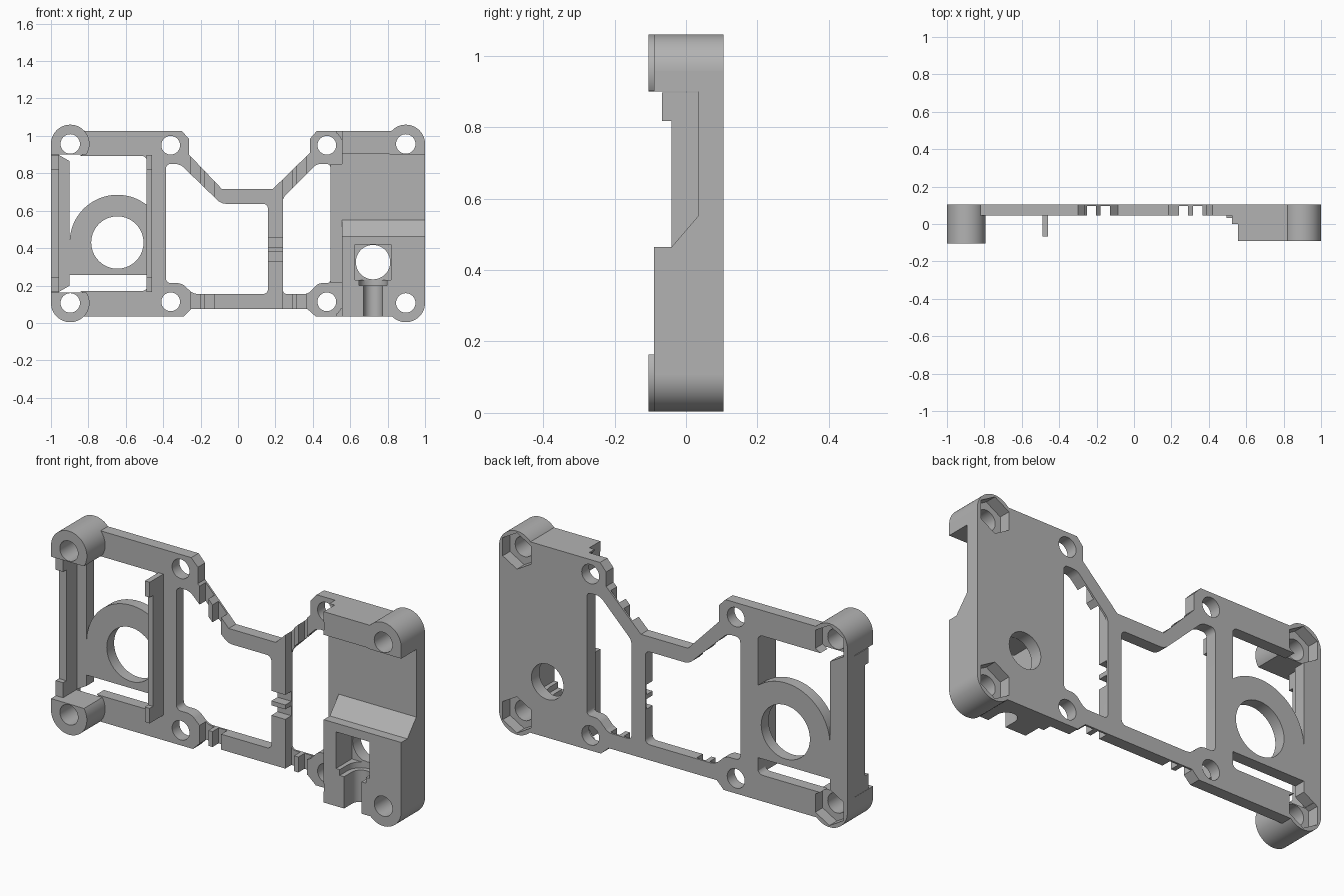
import bpy, bmesh, math
from mathutils import Vector

if "Cube" in bpy.data.objects:
    bpy.data.objects.remove(bpy.data.objects["Cube"])

grey = bpy.data.materials.new("plain_grey")
grey.use_nodes = True
COLOUR = (0.45, 0.45, 0.45, 1)
grey.diffuse_color = COLOUR
grey.node_tree.nodes["Principled BSDF"].inputs["Base Color"].default_value = COLOUR

BACK, FRONT = 0.105, 0.045          # faces of the thin plate
LOW, HIGH = 0.107, 0.957            # heights of the corner screws


def prism(name, pts, a, b, axis="y", bevel=0):
    """Extrude a 2D outline from a to b along one axis."""
    place = {"y": lambda p, t: (p[0], t, p[1]),
             "x": lambda p, t: (t, p[0], p[1]),
             "z": lambda p, t: (p[0], p[1], t)}[axis]
    bm = bmesh.new()
    face = bm.faces.new([bm.verts.new(place(p, a)) for p in pts])
    grown = bmesh.ops.extrude_face_region(bm, geom=[face])
    shift = Vector(place((0, 0), b - a))
    bmesh.ops.translate(bm, vec=shift, verts=[g for g in grown["geom"] if isinstance(g, bmesh.types.BMVert)])
    if bevel:
        along = [e for e in bm.edges
                 if abs((e.verts[0].co - e.verts[1].co).normalized().dot(shift.normalized())) > 0.99]
        bmesh.ops.bevel(bm, geom=along, offset=bevel, segments=5, profile=0.5, affect="EDGES")
    bmesh.ops.recalc_face_normals(bm, faces=bm.faces[:])
    mesh = bpy.data.meshes.new(name)
    bm.to_mesh(mesh)
    bm.free()
    mesh.materials.append(grey)
    obj = bpy.data.objects.new(name, mesh)
    bpy.context.collection.objects.link(obj)
    return obj


def box(name, x0, x1, y0, y1, z0, z1):
    return prism(name, [(x0, z0), (x1, z0), (x1, z1), (x0, z1)], y0, y1)


def arc(cx, cz, r, start=0, end=360, n=40):
    last = n if end - start == 360 else n - 1
    angles = [math.radians(start + (end - start) * i / last) for i in range(n)]
    return [(cx + r * math.cos(t), cz + r * math.sin(t)) for t in angles]


def carve(obj, cutters, operation="DIFFERENCE"):
    bpy.context.view_layer.objects.active = obj
    for c in cutters:
        m = obj.modifiers.new("carve", "BOOLEAN")
        m.operation, m.object, m.solver = operation, c, "EXACT"
        bpy.ops.object.modifier_apply(modifier=m.name)


# thin frame plate
plate = prism("frame_plate", [
    (-1, LOW), (-0.9, 0.035), (-0.29, 0.035), (-0.25, 0.075), (0.37, 0.075), (0.415, 0.035),
    (0.56, 0.035), (0.56, 1.025), (0.42, 1.025), (0.385, 0.985), (0.385, 0.91), (0.185, 0.715),
    (-0.085, 0.715), (-0.262, 0.9), (-0.262, 0.985), (-0.3, 1.025), (-0.9, 1.025), (-1, HIGH)],
    FRONT, BACK)

# openings through the plate
openings = [
    prism("cut_left", [(-0.9, 0.17), (-0.485, 0.17), (-0.485, 0.893), (-0.9, 0.893)], 0, 0.2, bevel=0.03),
    prism("cut_middle", [(-0.385, 0.213), (-0.3, 0.213), (-0.24, 0.155), (0.16, 0.155), (0.16, 0.637),
                         (-0.09, 0.637), (-0.31, 0.85), (-0.385, 0.85)], 0, 0.2, bevel=0.025),
    prism("cut_narrow", [(0.24, 0.155), (0.375, 0.155), (0.43, 0.213), (0.495, 0.213),
                         (0.495, 0.85), (0.42, 0.85), (0.24, 0.67)], 0, 0.2, bevel=0.02)]

# paired cable slots in the frame bars
for x in (-0.252, -0.178, 0.24, 0.315):
    openings.append(box("cut_slot", x, x + 0.05, 0, 0.095, 0, 0.93))
for z in (0.33, 0.405):
    openings.append(box("cut_slot", 0.1, 0.3, 0, 0.095, z, z + 0.052))
carve(plate, openings)

# ring mount with the filled base below it
ring = prism("ring_mount", arc(-0.645, 0.43, 0.255, 51, 180)
             + [(-0.9, 0.255), (-0.485, 0.255)], FRONT, BACK)
ring_hole = prism("cut_ring", arc(-0.645, 0.43, 0.14), -0.2, 0.2)
carve(ring, [ring_hole])

# side rail and inner rail, each with raised ends
for name, x0, x1 in (("side_rail", -1, -0.957), ("inner_rail", -0.488, -0.46)):
    prism(name, [(BACK, 0.165), (-0.067, 0.165), (-0.067, 0.243), (-0.04, 0.243), (-0.04, 0.818),
                 (-0.067, 0.818), (-0.067, 0.897), (BACK, 0.897)], x0, x1, "x")

# deep block with sloped shoulder and recessed panel
block = prism("deep_block", [
    (BACK, 0.035), (-0.09, 0.035), (-0.09, 0.465), (-0.04, 0.465), (0.033, 0.55),
    (0.033, 0.905), (-0.09, 0.905), (-0.09, 1.025), (BACK, 1.025)], 0.555, 1, "x")
outline = prism("cut_outline", [(0.5, 0), (0.9, 0.035), (1, LOW), (1, HIGH), (0.9, 1.025), (0.5, 1.1)],
                -0.3, 0.3)
carve(block, [outline], "INTERSECT")
panel = box("panel_edge", 0.495, 0.56, 0.033, BACK, 0.213, 0.85)
lips = [box("block_lip", 0.525, 0.56, 0, FRONT + 0.01, z, z + 0.045) for z in (0.035, 0.98)]

# pocket, round window, collar and groove in the block
cx, cz = 0.722, 0.325
window = prism("cut_window", arc(cx, cz, 0.092), -0.2, 0.2)
pocket = [box("cut_pocket", cx - 0.097, cx + 0.097, -0.2, 0.04, 0.23, 0.42), window]
for r, z0, z1 in ((0.075, 0.2, 0.24), (0.05, -0.1, 0.21)):
    groove = arc(cx, -0.025, r, 0, 180, 20) + [(cx - r, -0.2), (cx + r, -0.2)]
    pocket.append(prism("cut_groove", groove, z0, z1, "z"))
carve(block, pocket)

# corner bosses: round outside, flat towards the middle
bosses = []
screws, nuts = [], []
for side, sx, depth in (("right", -1, -0.105), ("left", 1, -0.09)):
    for level, sz, z in (("lower", -1, LOW), ("upper", 1, HIGH)):
        shape = [(0.103, -0.057)] + arc(0, 0, 0.103, 0, 213)
        pts = [(sx * (0.897 + px), z + sz * pz) for px, pz in shape]
        bosses.append(prism(f"{side}_{level}_boss", pts, depth, BACK))
        screws.append(prism("cut_screw", arc(sx * 0.897, z, 0.052), -0.2, 0.2))
        nuts.append(prism("cut_nut", arc(sx * 0.897, z, 0.094, 30, 390, 6), 0.045, 0.2))

# inner screw holes and their head clearance
clearance = []
for x in (-0.36, 0.475):
    for z in (0.113, 0.95):
        screws.append(prism("cut_screw", arc(x, z, 0.05), -0.2, 0.2))
        if x > 0:
            clearance.append(prism("cut_clearance", arc(x, z, 0.083), -0.2, FRONT))

carve(plate, screws + nuts)
carve(block, screws[2:4] + nuts[2:] + clearance)
for boss, screw, nut in zip(bosses, screws, nuts):
    carve(boss, [screw, nut])
for lip, cutter in zip(lips, clearance):
    carve(lip, [cutter])

# remove the cutters and shade the parts
for obj in list(bpy.data.objects):
    if obj.name.startswith("cut_"):
        bpy.data.objects.remove(obj)
for obj in [plate, ring, block, panel] + lips + bosses:
    bpy.ops.object.select_all(action="DESELECT")
    obj.select_set(True)
    bpy.context.view_layer.objects.active = obj
    bpy.ops.object.shade_smooth_by_angle(angle=math.radians(30))
